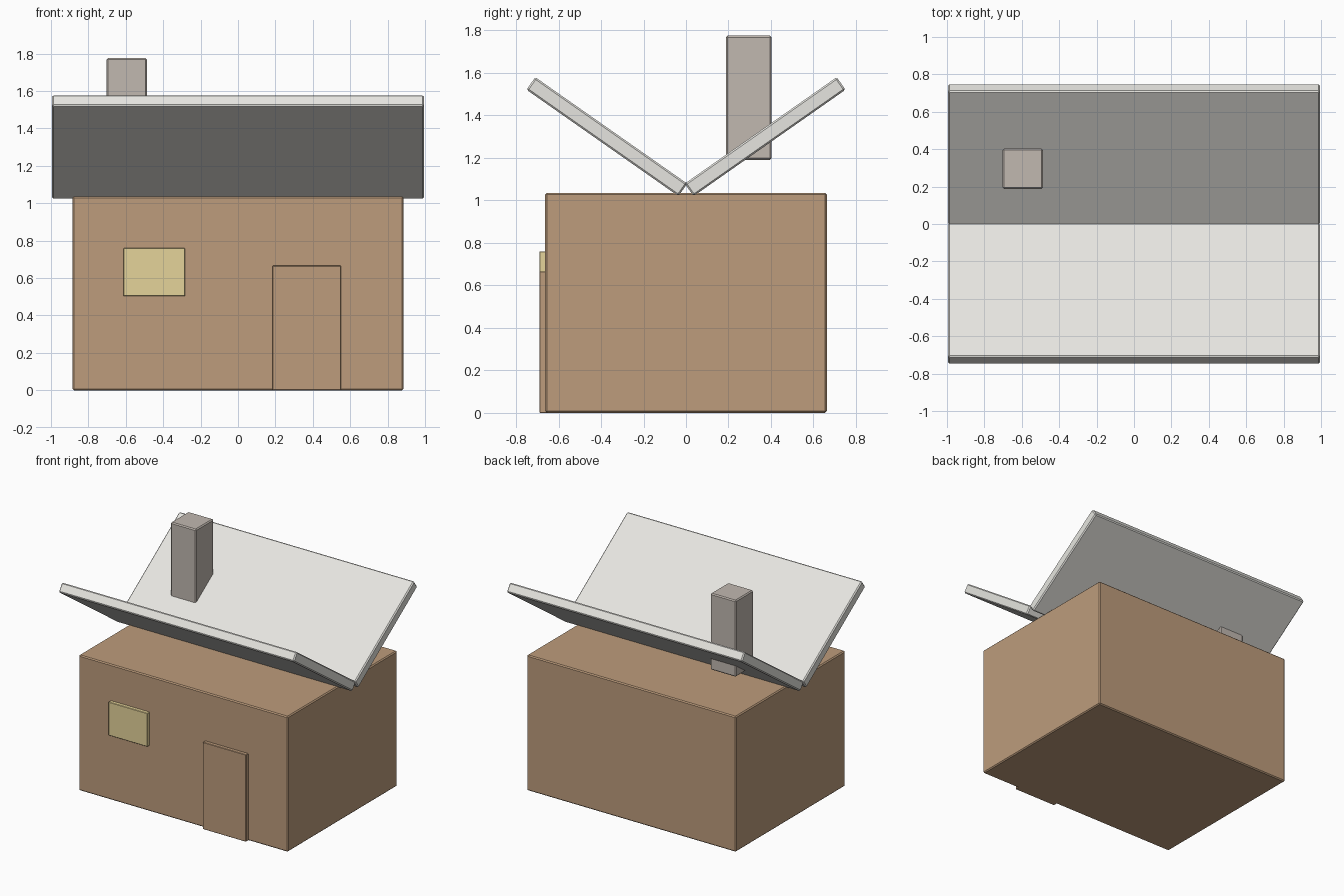
import bpy
from math import radians

default = bpy.data.objects.get("Cube")
if default:
    bpy.data.objects.remove(default, do_unlink=True)


def make_material(name, rgb):
    """Material from display (sRGB) values, stored as linear."""
    colour = [((c / 255 + 0.055) / 1.055) ** 2.4 for c in rgb] + [1.0]
    mat = bpy.data.materials.new(name)
    mat.use_nodes = True
    mat.diffuse_color = colour
    bsdf = mat.node_tree.nodes["Principled BSDF"]
    bsdf.inputs["Base Color"].default_value = colour
    return mat


def make_box(name, centre, size, mat, bevel=0.008, tilt=0):
    """Box with softly chamfered edges, tilted about x."""
    bpy.ops.mesh.primitive_cube_add(size=1, location=centre)
    obj = bpy.context.object
    obj.name = name
    obj.scale = size
    bpy.ops.object.transform_apply(location=False, rotation=False, scale=True)
    obj.rotation_euler.x = radians(tilt)
    obj.data.materials.append(mat)
    mod = obj.modifiers.new("edge_chamfer", "BEVEL")
    mod.width = bevel
    mod.segments = 1
    return obj


brown = make_material("brown_wall", (189, 156, 124))
pale_grey = make_material("pale_grey_roof", (230, 229, 224))
stone = make_material("warm_grey_stone", (193, 184, 176))
yellow = make_material("pale_yellow_window", (229, 211, 154))

# House body
make_box("walls", (0, 0, 0.518), (1.77, 1.325, 1.036), brown)

# Two roof panels meeting in a valley
for name, side in (("roof_front", -1), ("roof_back", 1)):
    make_box(name, (0, side * 0.3725, 1.3), (1.99, 0.873, 0.072),
             pale_grey, tilt=side * 35)

# Chimney through the back panel
make_box("chimney", (-0.595, 0.295, 1.483), (0.215, 0.215, 0.585), stone)

# Door and window on the front wall
make_box("door", (0.368, -0.666, 0.333), (0.367, 0.048, 0.666), brown, 0.003)
make_box("window", (-0.448, -0.666, 0.632), (0.33, 0.048, 0.256), yellow, 0.003)
